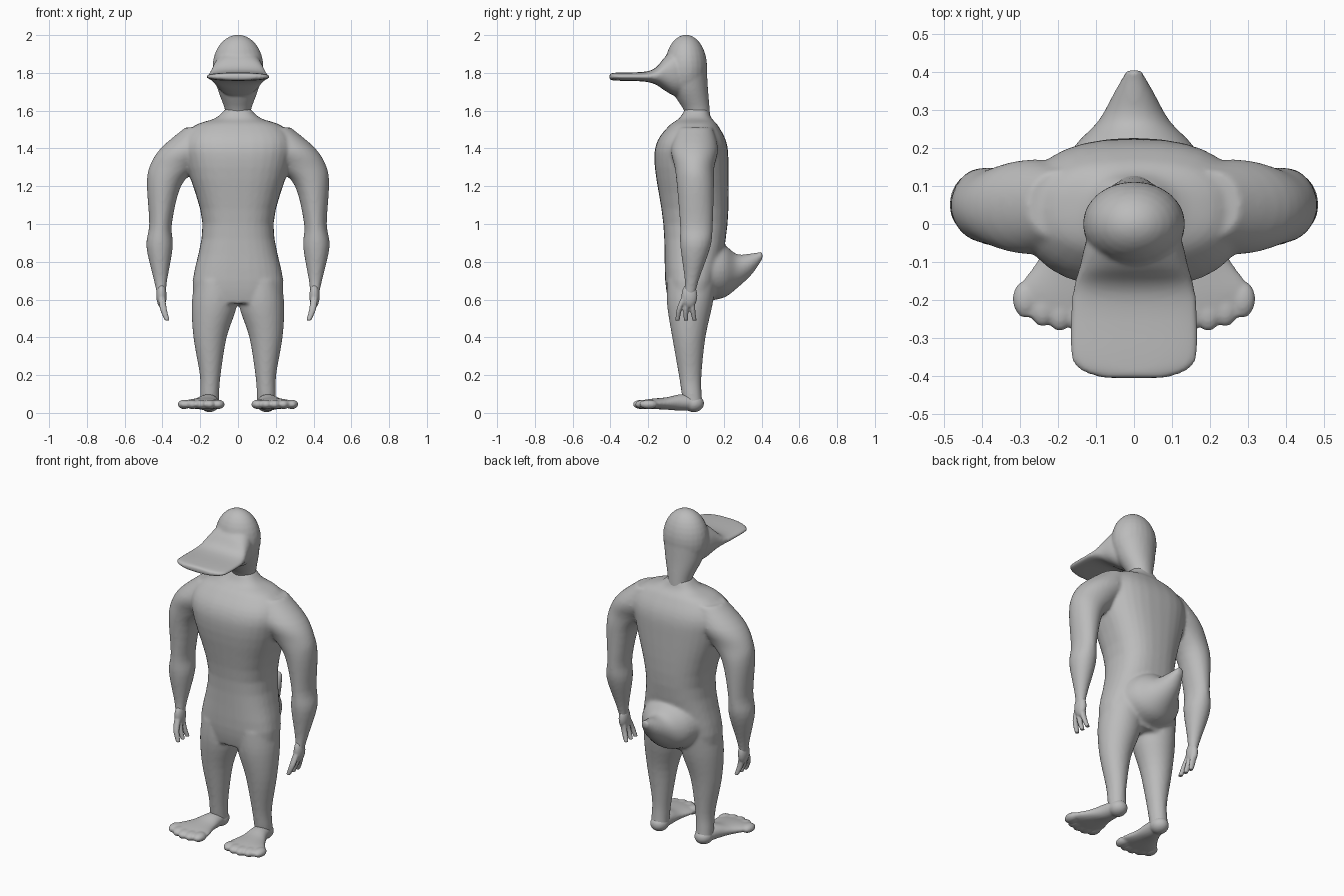
import bpy, bmesh, math
from mathutils import Vector, Matrix

default_cube = bpy.data.objects.get("Cube")
if default_cube:
    bpy.data.objects.remove(default_cube, do_unlink=True)

SHADE = (.5, .5, .5, 1)
grey = bpy.data.materials.new("plain_grey")
grey.use_nodes = True
grey.diffuse_color = SHADE
for node in grey.node_tree.nodes:
    if node.type == 'BSDF_PRINCIPLED':
        node.inputs["Base Color"].default_value = SHADE


def flow(sections, steps=4):
    """Smooth curve of section values passing through the given ones."""
    keys = [Vector(s) for s in sections]
    keys = [keys[0]] + keys + [keys[-1]]
    for before, start, end, after in zip(keys, keys[1:], keys[2:], keys[3:]):
        leave, arrive = (end - before) / 2, (after - start) / 2
        for step in range(steps):
            t = step / steps
            bend = start * (1 - t) + end * t
            ease = t * (1 - t)
            bend += ease * ((1 - t) * (leave - end + start) - t * (arrive - end + start))
            yield bend
    yield keys[-1]


def squared(value, exponent):
    return math.copysign(abs(value) ** (2 / exponent), value)


def loft(bm, sections, along='z', side=1, exponent=2, count=32):
    """Closed tube; each section is position, two centre values, two half widths."""
    rings = []
    for place, across, other, width, depth in flow(sections):
        ring = []
        for i in range(count):
            angle = math.tau * i / count
            u = side * (across + width * squared(math.cos(angle), exponent))
            v = other + depth * squared(math.sin(angle), exponent)
            ring.append(bm.verts.new((u, v, place) if along == 'z' else (u, place, v)))
        rings.append(ring)
    for lower, upper in zip(rings, rings[1:]):
        for i in range(count):
            bm.faces.new((lower[i - 1], lower[i], upper[i], upper[i - 1]))
    bm.faces.new(rings[0][::-1])
    bm.faces.new(rings[-1])


def ball(bm, centre, radii):
    place = Matrix.Translation(centre) @ Matrix.Diagonal((*radii, 1))
    bmesh.ops.create_uvsphere(bm, u_segments=24, v_segments=16, radius=1, matrix=place)


def finish(bm, name, voxel, passes):
    """Fuse the overlapping volumes into one smooth skin."""
    bmesh.ops.recalc_face_normals(bm, faces=bm.faces)
    mesh = bpy.data.meshes.new(name)
    bm.to_mesh(mesh)
    bm.free()
    mesh.materials.append(grey)
    mesh.shade_smooth()
    part = bpy.data.objects.new(name, mesh)
    bpy.context.collection.objects.link(part)
    fuse = part.modifiers.new("fuse", 'REMESH')
    fuse.mode = 'VOXEL'
    fuse.voxel_size = voxel
    fuse.use_smooth_shade = True
    relax = part.modifiers.new("relax", 'SMOOTH')
    relax.factor = .5
    relax.iterations = passes


# Torso, from hips to the base of the neck
body = bmesh.new()
loft(body, [(.58, 0, .02, .22, .11), (.7, 0, .03, .24, .14), (1, 0, .05, .188, .17),
            (1.3, 0, .03, .27, .195), (1.43, 0, .03, .29, .185),
            (1.52, 0, .04, .23, .13), (1.56, 0, .05, .12, .085),
            (1.61, 0, .055, .065, .06)], exponent=2.5)

# Upturned tail
loft(body, [(.1, 0, .75, .2, .16), (.2, 0, .75, .16, .14), (.27, 0, .75, .095, .09),
            (.35, 0, .79, .05, .055), (.405, 0, .835, .02, .02)], along='y')

# Arms, then legs
for side in (1, -1):
    loft(body, [(1.51, .2, .05, .08, .09), (1.4, .26, .045, .15, .125),
                (1.3, .34, .045, .13, .105), (1.2, .392, .05, .09, .098),
                (1, .41, .055, .06, .087), (.88, .415, .05, .07, .08),
                (.7, .41, .03, .035, .037), (.6, .405, .015, .018, .03)], side=side)
    loft(body, [(.7, .12, .03, .11, .13), (.57, .125, .02, .12, .12),
                (.4, .148, .015, .088, .088), (.2, .147, .022, .055, .06),
                (.1, .15, .03, .05, .053), (.04, .15, .04, .05, .05)], side=side)
finish(body, "body", .01, 5)

# Head: tapered neck, domed skull and broad flat bill
head = bmesh.new()
loft(head, [(1.55, 0, .06, .08, .068), (1.6, 0, .058, .068, .068),
            (1.72, 0, .016, .11, .1), (1.83, 0, 0, .132, .11)])
ball(head, (0, 0, 1.83), (.135, .112, .172))
loft(head, [(.03, 0, 1.8, .1, .12), (-.05, 0, 1.8, .128, .125),
            (-.11, 0, 1.795, .142, .09), (-.16, 0, 1.783, .157, .045),
            (-.22, 0, 1.78, .167, .026), (-.34, 0, 1.78, .168, .022),
            (-.385, 0, 1.78, .14, .02), (-.405, 0, 1.78, .08, .016)],
     along='y', exponent=2.3)
finish(head, "head", .008, 5)

for side, label in ((1, "left"), (-1, "right")):
    # Hand with three spread fingers
    hand = bmesh.new()
    ball(hand, (side * .405, .018, .62), (.027, .042, .065))
    for spread in (-1, 0, 1):
        loft(hand, [(.62, .405, .015 + spread * .02, .018, .016),
                    (.55, .395, spread * .035, .018, .014),
                    (.49, .375, spread * .045, .013, .011)], side=side)
    finish(hand, label + "_hand", .005, 2)

    # Splayed foot with a rounded heel and five toes
    foot = bmesh.new()
    ball(foot, (side * .15, .04, .05), (.052, .056, .046))
    loft(foot, [(.05, .15, .055, .045, .04), (-.03, .16, .055, .058, .043),
                (-.1, .175, .05, .08, .033), (-.18, .192, .048, .118, .027),
                (-.245, .192, .045, .11, .02)],
         along='y', side=side)
    for toe in range(5):
        reach = .235 - .006 * (toe - 1.5) ** 2
        ball(foot, (side * (.105 + .045 * toe), -reach, .045), (.034, .048, .025))
    finish(foot, label + "_foot", .006, 5)
